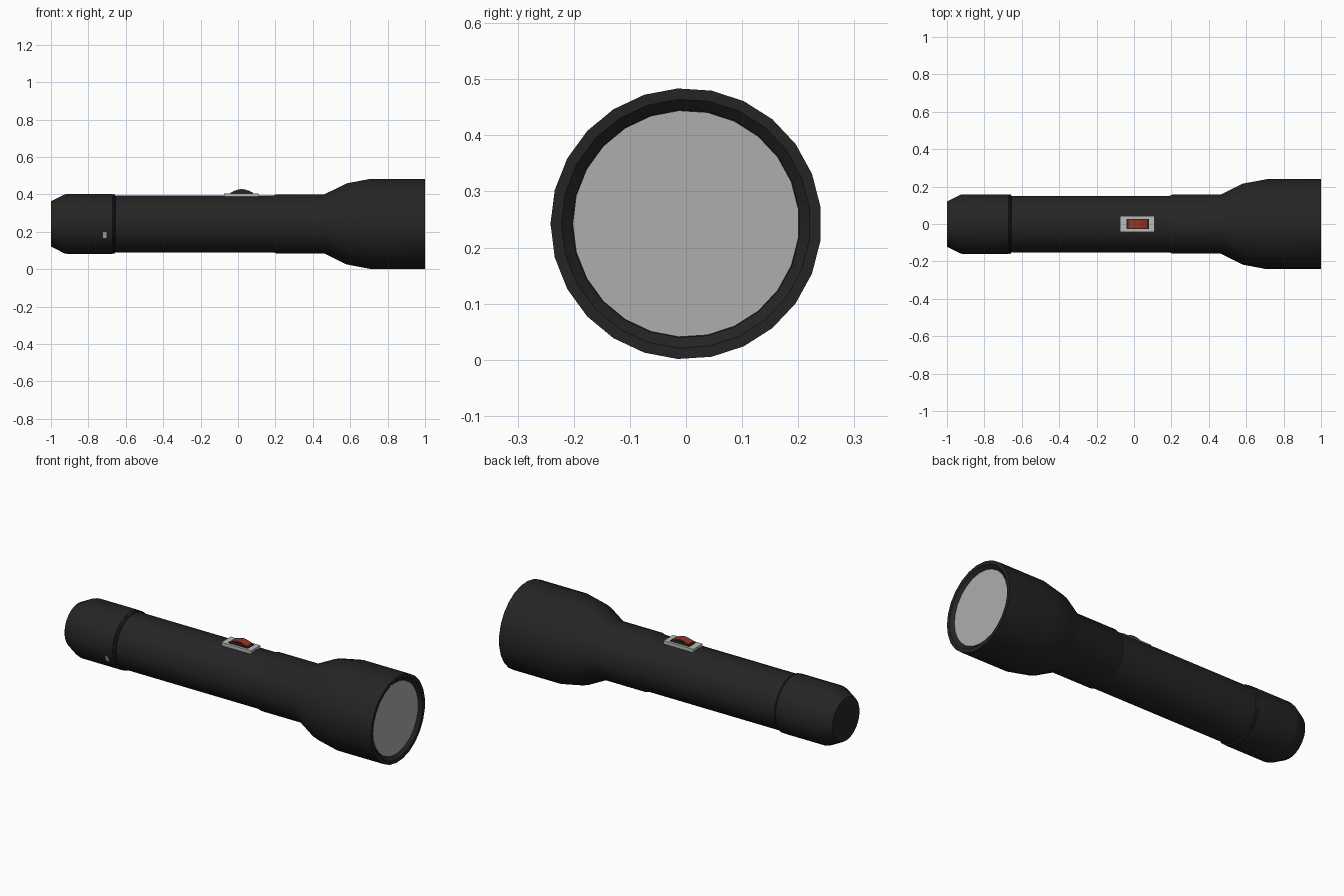
import bpy, bmesh, math
from mathutils import Matrix, Vector

if "Cube" in bpy.data.objects:
    bpy.data.objects.remove(bpy.data.objects["Cube"])

AXIS_Z = 0.2425
SIDES = 25


def material(name, rgb):
    m = bpy.data.materials.new(name)
    m.diffuse_color = (*rgb, 1)
    m.use_nodes = True
    m.node_tree.nodes["Principled BSDF"].inputs["Base Color"].default_value = m.diffuse_color
    return m


BLACK = material("black_plastic", (0.018, 0.018, 0.018))
LENS = material("lens_grey", (0.42, 0.42, 0.42))
SILVER = material("silver_metal", (0.50, 0.50, 0.50))
RED = material("red_button", (0.30, 0.035, 0.022))


def finish(name, bm, mat, angle=35):
    bmesh.ops.recalc_face_normals(bm, faces=bm.faces)
    mesh = bpy.data.meshes.new(name)
    bm.to_mesh(mesh)
    bm.free()
    mesh.materials.append(mat)
    ob = bpy.data.objects.new(name, mesh)
    bpy.context.collection.objects.link(ob)
    bpy.ops.object.select_all(action='DESELECT')
    ob.select_set(True)
    bpy.context.view_layer.objects.active = ob
    bpy.ops.object.shade_smooth_by_angle(angle=math.radians(angle))
    return ob


def revolve(name, profile, mat):
    """Turn (x, radius) points around the long axis and cap both ends."""
    bm = bmesh.new()
    rings = []
    for x, r in profile:
        rings.append([bm.verts.new((x, r * math.cos(a), AXIS_Z + r * math.sin(a)))
                      for a in (math.pi + math.tau * i / SIDES for i in range(SIDES))])
    for p, q in zip(rings, rings[1:]):
        for i in range(SIDES):
            j = (i + 1) % SIDES
            bm.faces.new((p[i], p[j], q[j], q[i]))
    bm.faces.new(rings[0])
    bm.faces.new(rings[-1])
    return finish(name, bm, mat)


def extrude_profile(name, points, half_width, mat):
    """Side profile (x, z) extruded across y."""
    bm = bmesh.new()
    face = bm.faces.new([bm.verts.new((x, -half_width, z)) for x, z in points])
    out = bmesh.ops.extrude_face_region(bm, geom=[face])
    verts = [v for v in out["geom"] if isinstance(v, bmesh.types.BMVert)]
    bmesh.ops.translate(bm, verts=verts, vec=(0, 2 * half_width, 0))
    return finish(name, bm, mat)


def dome(x0, x1, z0, z1, bottom, n=6):
    """Arched outline between x0 and x1, rising from z0 to z1."""
    pts = [(x0, bottom)]
    for i in range(n + 1):
        t = i / n
        pts.append((x0 + (x1 - x0) * t, z0 + (z1 - z0) * math.sin(math.pi * t)))
    return pts + [(x1, bottom)]


# Barrel, tail cap and flared head
revolve("body_tube", [(-0.70, 0.152), (0.22, 0.152)], BLACK)
revolve("tail_cap", [(-1.0, 0.121), (-0.93, 0.157), (-0.915, 0.160), (-0.672, 0.160),
                     (-0.668, 0.157), (-0.664, 0.160), (-0.658, 0.158), (-0.655, 0.150)], BLACK)
revolve("head", [(0.185, 0.150), (0.205, 0.158), (0.462, 0.158), (0.58, 0.217),
                 (0.71, 0.2415), (1.0, 0.2415), (1.0, 0.222), (0.982, 0.203), (0.975, 0.203)], BLACK)

# Lens set into the rim
revolve("lens", [(0.976, 0.202), (0.985, 0.202)], LENS)

# Switch: metal plate, dark base and red slider
extrude_profile("switch_plate", [(-0.075, 0.382), (-0.075, 0.406), (0.11, 0.406), (0.11, 0.382)],
                0.042, SILVER)
extrude_profile("switch_base", dome(-0.04, 0.08, 0.410, 0.424, 0.40), 0.028, BLACK)
extrude_profile("switch_button", dome(-0.03, 0.07, 0.415, 0.429, 0.41), 0.024, RED)

# Small metal tab on the front of the tail cap
bm = bmesh.new()
tilt = math.radians(21.6)
direction = Vector((0, -math.cos(tilt), -math.sin(tilt)))
bmesh.ops.create_cube(bm, size=1, matrix=Matrix.Translation(
    Vector((-0.713, 0, AXIS_Z)) + direction * 0.158)
    @ Matrix.Rotation(tilt, 4, 'X') @ Matrix.Diagonal((0.02, 0.006, 0.034, 1)))
finish("tail_tab", bm, SILVER)
